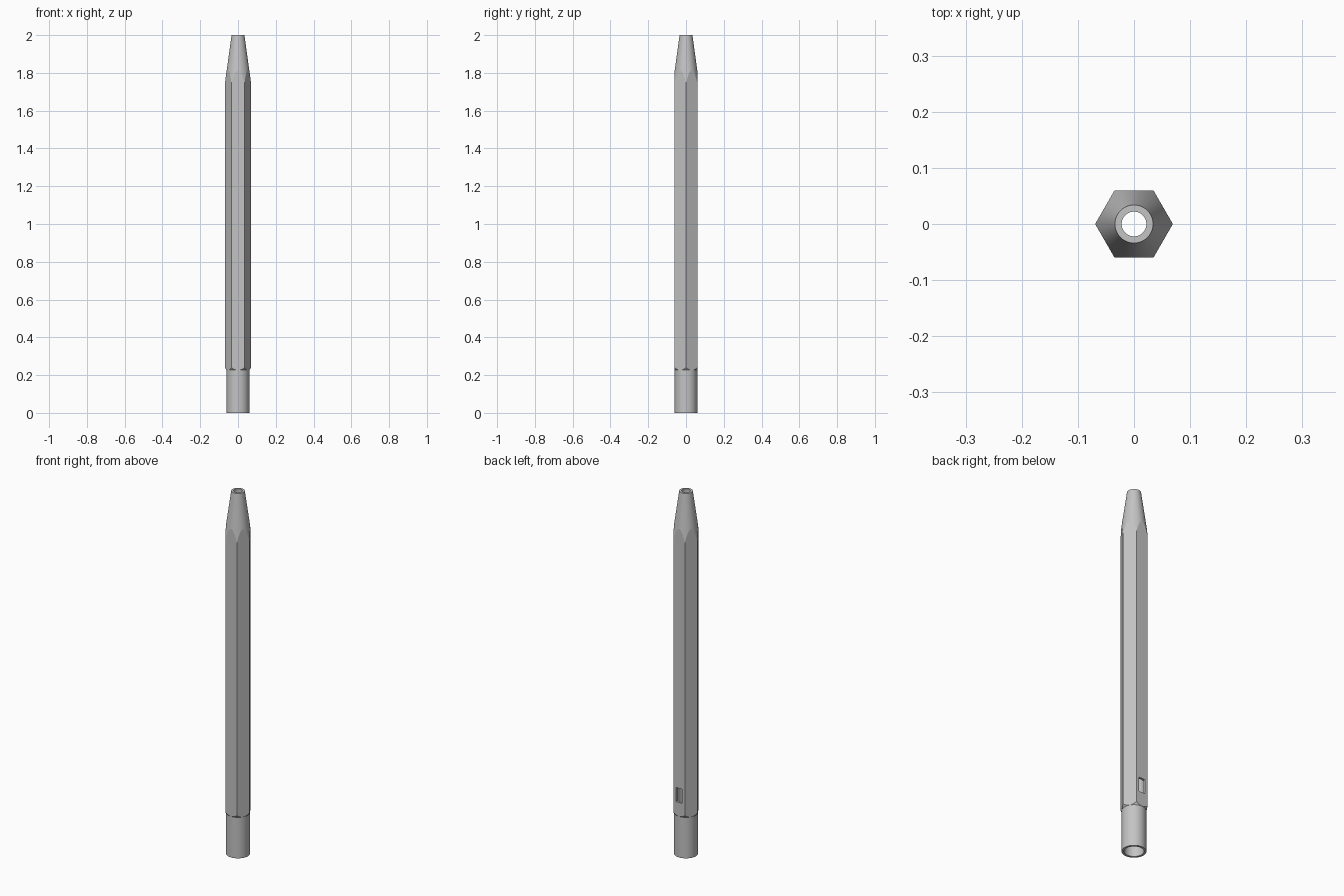
import bpy, bmesh, math
from mathutils import Matrix

cube = bpy.data.objects.get("Cube")
if cube:
    bpy.data.objects.remove(cube, do_unlink=True)

SEGMENTS = 96
APOTHEM = 0.06
CORNER = APOTHEM / math.cos(math.pi / 6)

grey = bpy.data.materials.new("plain grey")
grey.use_nodes = True
colour = (0.55, 0.55, 0.55, 1)
grey.diffuse_color = colour
grey.node_tree.nodes["Principled BSDF"].inputs["Base Color"].default_value = colour


def make_object(name, bm):
    bmesh.ops.recalc_face_normals(bm, faces=bm.faces[:])
    mesh = bpy.data.meshes.new(name)
    bm.to_mesh(mesh)
    bm.free()
    mesh.materials.append(grey)
    obj = bpy.data.objects.new(name, mesh)
    bpy.context.collection.objects.link(obj)
    return obj


def revolve(name, profile):
    """Turn a closed (radius, height) loop around the z axis."""
    bm = bmesh.new()
    rings = []
    for i in range(SEGMENTS):
        a = 2 * math.pi * (i + 0.5) / SEGMENTS
        rings.append([bm.verts.new((r * math.cos(a), r * math.sin(a), z))
                      for r, z in profile])
    n = len(profile)
    for i, ring in enumerate(rings):
        after = rings[(i + 1) % SEGMENTS]
        for j in range(n):
            k = (j + 1) % n
            bm.faces.new((ring[j], after[j], after[k], ring[k]))
    return make_object(name, bm)


def boolean(target, cutter, operation):
    mod = target.modifiers.new(operation.title(), 'BOOLEAN')
    mod.operation = operation
    mod.solver = 'EXACT'
    mod.object = cutter
    bpy.context.view_layer.objects.active = target
    bpy.ops.object.modifier_apply(modifier=mod.name)
    bpy.data.objects.remove(cutter, do_unlink=True)


# Hollow turned barrel: round tail, chamfer, body, tapered nose, stepped bore
barrel = revolve("pen_barrel", [
    (0.0598, 0), (0.0598, 0.226), (CORNER + 0.001, 0.241),
    (CORNER + 0.001, 1.738), (0.034, 2),
    (0.022, 2), (0.022, 1.85), (0.048, 1.7), (0.048, 0)])

# Hexagonal stock trims the barrel to six flats
bm = bmesh.new()
bmesh.ops.create_cone(bm, cap_ends=True, segments=6, radius1=CORNER, radius2=CORNER,
                      depth=2.4, matrix=Matrix.Translation((0, 0, 1))
                      @ Matrix.Rotation(math.pi / 2, 4, 'Z'))
# Put corners on the x axis whatever the primitive's starting angle
v = bm.verts[:][0].co
bmesh.ops.rotate(bm, verts=bm.verts[:], matrix=Matrix.Rotation(-math.atan2(v.y, v.x), 3, 'Z'))
boolean(barrel, make_object("hex_stock", bm), 'INTERSECT')

# Clip window through the rear flat into the bore
bm = bmesh.new()
bmesh.ops.create_cube(bm, size=1, matrix=Matrix.Translation((0, 0.06, 0.342))
                      @ Matrix.Diagonal((0.038, 0.06, 0.078, 1)))
boolean(barrel, make_object("window_cutter", bm), 'DIFFERENCE')

# Smooth the turned surfaces, keep the flats crisp
bpy.ops.object.select_all(action='DESELECT')
barrel.select_set(True)
bpy.context.view_layer.objects.active = barrel
bpy.ops.object.shade_smooth_by_angle(angle=math.radians(5))
